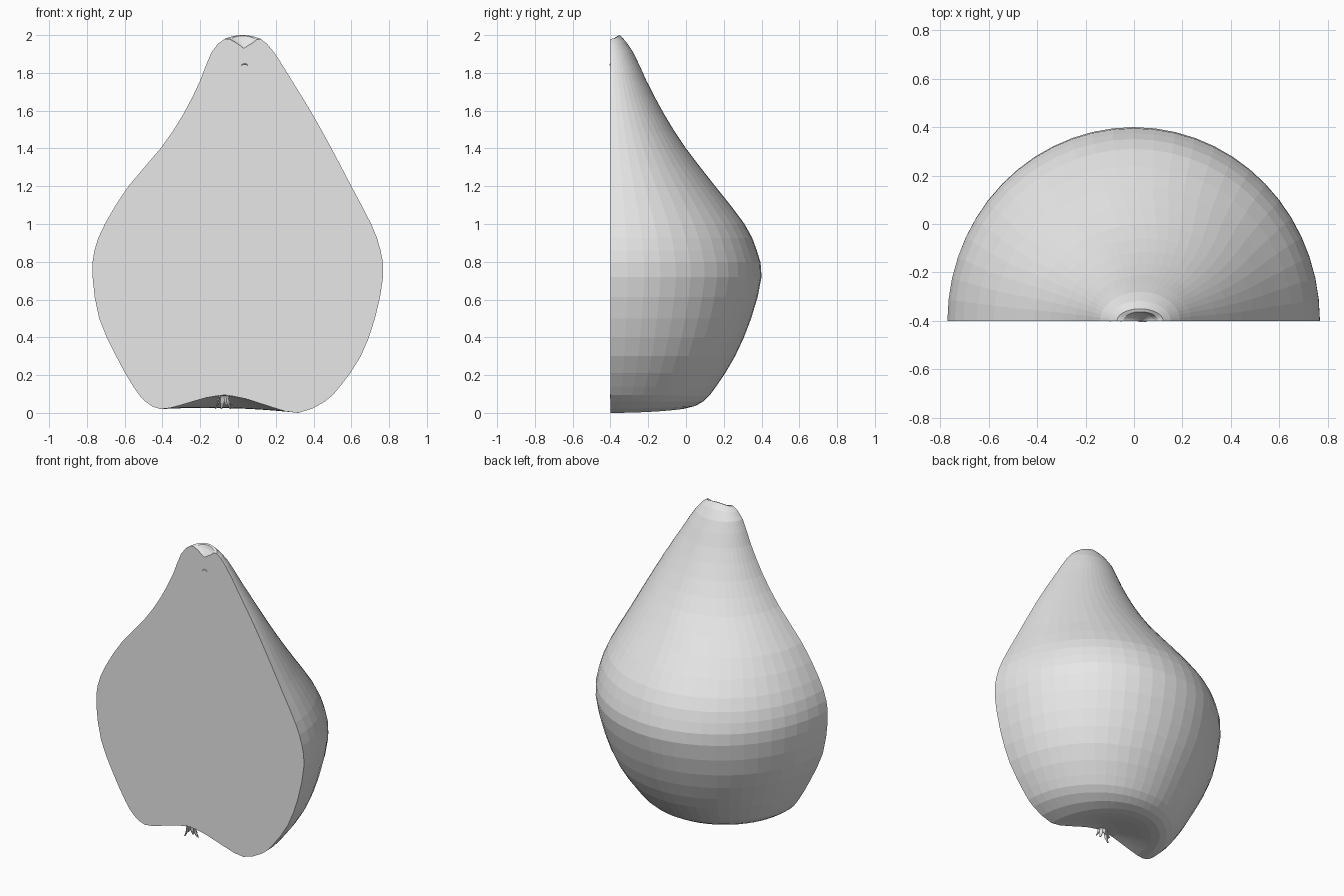
import bpy
import bmesh
from math import sin, cos, pi
from mathutils import Vector

CUT_Y = -0.4      # plane of the flat cut face
SEGMENTS = 28     # facets around the half body
STEPS = 2         # extra rings between the outline stations

default_cube = bpy.data.objects.get("Cube")
if default_cube:
    bpy.data.objects.remove(default_cube, do_unlink=True)


def make_material(name, colour):
    mat = bpy.data.materials.new(name)
    mat.use_nodes = True
    mat.diffuse_color = colour
    mat.node_tree.nodes["Principled BSDF"].inputs["Base Color"].default_value = colour
    return mat


def make_object(name, bm, mat):
    bmesh.ops.recalc_face_normals(bm, faces=bm.faces)
    mesh = bpy.data.meshes.new(name)
    bm.to_mesh(mesh)
    bm.free()
    mesh.materials.append(mat)
    obj = bpy.data.objects.new(name, mesh)
    bpy.context.scene.collection.objects.link(obj)
    return obj


def smooth_rows(rows, steps):
    """Catmull-Rom interpolation through the outline stations."""
    result = []
    last = len(rows) - 1
    for i in range(last):
        p0, p1, p2, p3 = (rows[min(max(i + k, 0), last)] for k in (-1, 0, 1, 2))
        for s in range(steps):
            t = s / steps
            result.append([
                b + 0.5 * t * (c - a + t * (2 * a - 5 * b + 4 * c - d + t * (3 * (b - c) + d - a)))
                for a, b, c, d in zip(p0, p1, p2, p3)])
    result.append(rows[last])
    return result


grey = make_material("plain grey", (0.8, 0.8, 0.8, 1))

# Stations: left x, right x, back depth, then height at left, right and back
top_hollow = [
    (0.03, 0.03, 0.0, 1.93, 1.93, 1.93),
    (-0.02, 0.08, 0.03, 1.965, 1.96, 1.975),
    (-0.07, 0.12, 0.05, 1.98, 1.98, 2.0),
]
sides = [  # height, left x, right x, back depth
    (1.91, -0.14, 0.19, 0.12),
    (1.76, -0.2, 0.285, 0.19),
    (1.58, -0.29, 0.395, 0.285),
    (1.4, -0.41, 0.495, 0.4),
    (1.2, -0.58, 0.6, 0.555),
    (1.0, -0.705, 0.705, 0.71),
    (0.86, -0.76, 0.755, 0.775),
    (0.72, -0.77, 0.768, 0.8),
    (0.5, -0.735, 0.725, 0.745),
    (0.3, -0.645, 0.65, 0.66),
    (0.14, -0.555, 0.54, 0.56),
    (0.06, -0.49, 0.46, 0.49),
]
base_hollow = [
    (-0.41, 0.32, 0.4, 0.02, 0.0, 0.025),
    (-0.3, 0.18, 0.27, 0.042, 0.03, 0.04),
    (-0.17, 0.04, 0.12, 0.08, 0.075, 0.075),
    (-0.07, -0.07, 0.0, 0.095, 0.095, 0.095),
]
stations = top_hollow + [(l, r, d, z, z, z) for z, l, r, d in sides] + base_hollow
rows = smooth_rows(stations, STEPS)

# Half fruit body: lofted half rings closed by one flat cut face
bm = bmesh.new()
rings = []
for left, right, depth, z_left, z_right, z_back in rows:
    middle, half = (left + right) / 2, (right - left) / 2
    z_mid, z_half = (z_left + z_right) / 2, (z_right - z_left) / 2
    if half < 0.001:
        rings.append([bm.verts.new((middle, CUT_Y, z_mid))] * (SEGMENTS + 1))
        continue
    ring = []
    for i in range(SEGMENTS + 1):
        a = pi * i / SEGMENTS
        ring.append(bm.verts.new((
            middle + half * cos(a),
            CUT_Y + max(depth, 0) * sin(a),
            z_mid + z_half * cos(a) + (z_back - z_mid) * sin(a) ** 2)))
    rings.append(ring)
for upper, lower in zip(rings, rings[1:]):
    for i in range(SEGMENTS):
        corners = (upper[i], upper[i + 1], lower[i + 1], lower[i])
        bm.faces.new(list(dict.fromkeys(corners)))
right_edge = [ring[0] for ring in rings]
left_edge = [ring[-1] for ring in rings[1:-1]]
bm.faces.new(right_edge + left_edge[::-1])
make_object("half_fruit", bm, grey)

# Dried calyx: thin tapered sepals hanging in the base hollow
bm = bmesh.new()
centre = Vector((-0.075, CUT_Y + 0.01, 0.1))
for i in range(6):
    a = pi * i / 5
    out = Vector((cos(a), sin(a), 0))
    side = Vector((-sin(a), cos(a), 0))
    length = 0.08 if i % 2 else 0.06
    sections = []
    for reach, drop, width in ((0.022, 0.0, 0.012), (0.03, 0.6, 0.01), (0.045, 1.0, 0.004)):
        base = centre + out * reach - Vector((0, 0, length * drop))
        sections.append([bm.verts.new(base + side * width * u + out * 0.003 * v)
                         for u, v in ((-1, -1), (1, -1), (1, 1), (-1, 1))])
    for upper, lower in zip(sections, sections[1:]):
        for k in range(4):
            n = (k + 1) % 4
            bm.faces.new((upper[k], upper[n], lower[n], lower[k]))
    bm.faces.new(sections[0])
    bm.faces.new(sections[-1])
make_object("calyx", bm, grey)

# Small arched ridge on the cut face below the top hollow
bm = bmesh.new()
arch = [(-0.016, 0.0), (-0.008, 0.007), (0.008, 0.007), (0.016, 0.0)]
strips = []
for x, z in arch:
    strips.append([bm.verts.new((0.035 + x, CUT_Y + y, 1.84 + z + dz))
                   for y, dz in ((0.001, -0.003), (-0.004, 0.0), (0.001, 0.003))])
for a, b in zip(strips, strips[1:]):
    for k in range(2):
        bm.faces.new((a[k], a[k + 1], b[k + 1], b[k]))
make_object("core_ridge", bm, grey)
